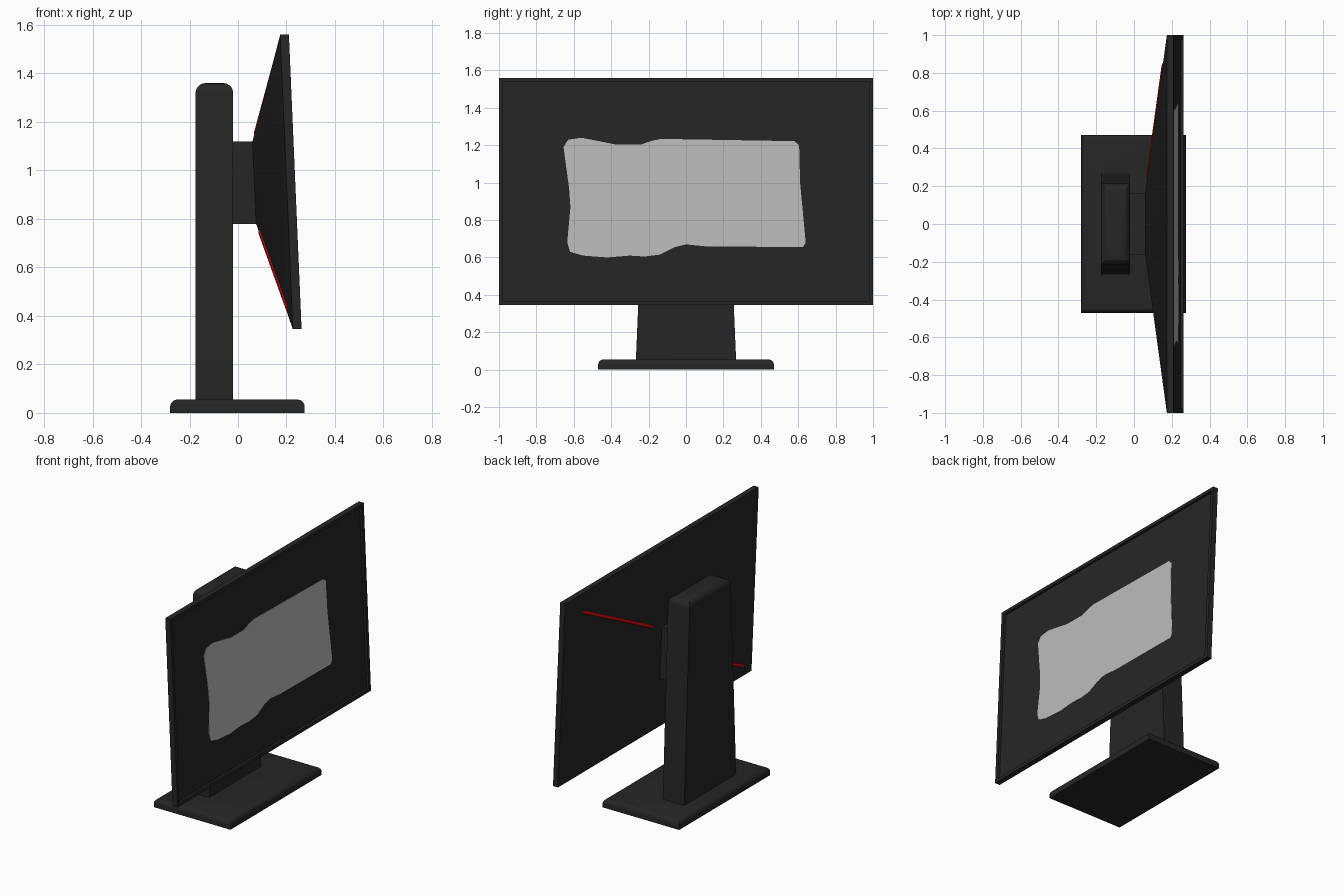
import bpy, bmesh, math
from mathutils import Vector

cube = bpy.data.objects.get("Cube")
if cube:
    bpy.data.objects.remove(cube, do_unlink=True)


def material(name, color):
    mat = bpy.data.materials.new(name)
    mat.use_nodes = True
    mat.diffuse_color = (*color, 1)
    mat.node_tree.nodes["Principled BSDF"].inputs["Base Color"].default_value = (*color, 1)
    return mat


black = material("matte_black", (0.019, 0.019, 0.019))
grey = material("display_grey", (0.5, 0.5, 0.5))
red = material("accent_red", (0.72, 0.006, 0.008))


def finish(name, bm, mat, smooth=True):
    bmesh.ops.recalc_face_normals(bm, faces=bm.faces)
    mesh = bpy.data.meshes.new(name)
    bm.to_mesh(mesh)
    bm.free()
    mesh.materials.append(mat)
    obj = bpy.data.objects.new(name, mesh)
    bpy.context.collection.objects.link(obj)
    if smooth:
        bpy.ops.object.select_all(action="DESELECT")
        obj.select_set(True)
        bpy.context.view_layer.objects.active = obj
        bpy.ops.object.shade_smooth_by_angle(angle=math.radians(35))
    return obj


def loft(rings):
    """Bridge a list of equal closed rings and cap both ends."""
    bm = bmesh.new()
    loops = [[bm.verts.new(p) for p in ring] for ring in rings]
    for a, b in zip(loops, loops[1:]):
        for i in range(len(a)):
            j = (i + 1) % len(a)
            bm.faces.new((a[i], a[j], b[j], b[i]))
    bm.faces.new(loops[0])
    bm.faces.new(loops[-1])
    return bm


def rounded_block(name, x0, x1, z0, z1, half_low, half_high, radius):
    """Tapered block whose top rim is rounded."""
    def ring(half, z):
        return [(x0, -half, z), (x1, -half, z), (x1, half, z), (x0, half, z)]
    bm = loft([ring(half_low, z0), ring(half_high, z1)])
    rim = [e for e in bm.edges if all(v.co.z > z1 - 0.001 for v in e.verts)]
    bmesh.ops.bevel(bm, geom=rim, offset=radius, segments=5, profile=0.5, affect="EDGES")
    return finish(name, bm, black)


# Stand
rounded_block("base_plate", -0.28, 0.275, 0, 0.055, 0.47, 0.47, 0.03)
rounded_block("stand_column", -0.175, -0.02, 0.05, 1.36, 0.268, 0.212, 0.04)

# Tilted display housing: depth is measured back from the front plane
TOP, LOW = 1.56, 0.345


def tilted(depth, y, z):
    return Vector((0.21 + (TOP - z) * 0.043 - depth, y, z))


def panel_ring(depth, half, low, high):
    return [tilted(depth, y, z) for y, z in
            ((-half, low), (half, low), (half, high), (-half, high))]


rim = 0.022
recess = 0.016
housing = loft([
    panel_ring(recess, 1 - rim, LOW + rim, TOP - rim),
    panel_ring(0, 1 - rim, LOW + rim, TOP - rim),
    panel_ring(0, 1, LOW, TOP),
    panel_ring(0.036, 1, LOW, TOP),
    panel_ring(0.169, 0.165, 0.78, 1.12),
])
finish("display_housing", housing, black)

# Neck between housing and column
corners = [(-0.165, 0.78), (0.165, 0.78), (0.165, 1.12), (-0.165, 1.12)]
neck = loft([[tilted(0.16, y, z) for y, z in corners],
             [(-0.03, y, z) for y, z in corners]])
finish("neck_mount", neck, black)

# Wavy light area on the screen, as a thin plate
outline = [(-.655, 1.19), (-.63, 1.23), (-.56, 1.24), (-.48, 1.225), (-.38, 1.205),
           (-.24, 1.204), (-.18, 1.225), (-.13, 1.234), (.58, 1.222), (.605, 1.2),
           (.61, 1), (.64, .68), (.625, .655), (.1, .66), (0, .67), (-.06, .655),
           (-.14, .615), (-.22, .605), (-.3, .61), (-.42, .6), (-.55, .61),
           (-.62, .63), (-.635, .68), (-.618, .87), (-.625, .97)]
plate = loft([[tilted(d, y, z) for y, z in outline] for d in (recess + 0.002, recess - 0.002)])
finish("screen_area", plate, grey, smooth=False)


# Red accent strips beside two opposite ridges of the back
def side_point(y, z):
    t = (1 - abs(y)) / 0.835
    return tilted(0.036 + 0.133 * t, y, z)


def accent_strip(name, start, end):
    a, b = side_point(*start), side_point(*end)
    along = (b - a).normalized()
    out = Vector((-1, 0, 0))
    across = along.cross(out).normalized()
    out = across.cross(along)
    rings = []
    for p, size in ((a, 0.5), (a.lerp(b, 0.03), 1), (a.lerp(b, 0.97), 1), (b, 0.5)):
        rings.append([p + across * (size * 0.011 * math.cos(k * math.pi / 4))
                      + out * (size * 0.007 * math.sin(k * math.pi / 4)) for k in range(8)])
    finish(name, loft(rings), red)


accent_strip("upper_accent_strip", (0.85, 1.457), (0.24, 1.148))
accent_strip("lower_accent_strip", (-0.89, 0.425), (-0.24, 0.752))
